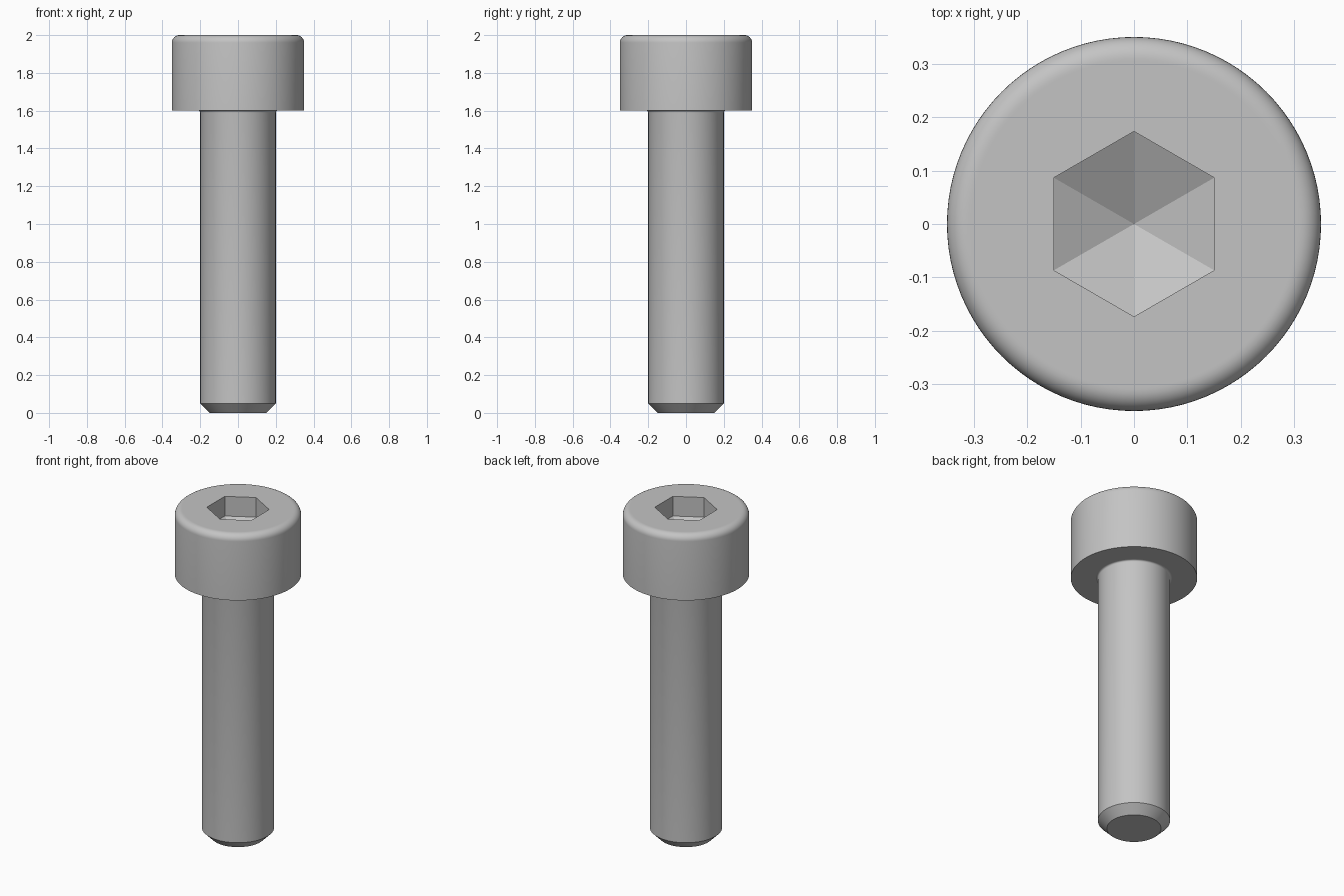
import bpy, bmesh
from math import sin, cos, pi, radians, tan

if "Cube" in bpy.data.objects:
    bpy.data.objects.remove(bpy.data.objects["Cube"], do_unlink=True)

SEGMENTS = 96
HEAD_R, HEAD_BASE, TOP, ROUND = 0.35, 1.6, 2.0, 0.04
SHANK_R, CHAMFER, FILLET = 0.2, 0.05, 0.01
HEX_R, WALL_DEPTH = 0.15 / cos(pi / 6), 0.12

steel = bpy.data.materials.new("grey steel")
steel.use_nodes = True
colour = (0.55, 0.55, 0.55, 1)
steel.diffuse_color = colour
steel.node_tree.nodes["Principled BSDF"].inputs["Base Color"].default_value = colour


def ring(bm, radius, z, count=SEGMENTS, turn=0.0):
    return [bm.verts.new((radius * cos(turn + 2 * pi * i / count),
                          radius * sin(turn + 2 * pi * i / count), z))
            for i in range(count)]


def bridge(bm, low, high):
    n = len(low)
    for i in range(n):
        j = (i + 1) % n
        bm.faces.new((low[i], low[j], high[j], high[i]))


def revolve(bm, profile):
    rings = [ring(bm, r, z) for r, z in profile]
    for low, high in zip(rings, rings[1:]):
        bridge(bm, low, high)
    return rings


def finish(bm, name, smooth=True):
    mesh = bpy.data.meshes.new(name)
    bm.to_mesh(mesh)
    bm.free()
    mesh.materials.append(steel)
    obj = bpy.data.objects.new(name, mesh)
    bpy.context.collection.objects.link(obj)
    if smooth:
        bpy.ops.object.select_all(action='DESELECT')
        obj.select_set(True)
        bpy.context.view_layer.objects.active = obj
        bpy.ops.object.shade_smooth_by_angle(angle=radians(30))


def arc(cx, cz, radius, start, end, steps):
    angles = [radians(start + (end - start) * i / steps) for i in range(steps + 1)]
    return [(cx + radius * cos(a), cz + radius * sin(a)) for a in angles]


# Shank: chamfered tip, straight body, small fillet under the head
bm = bmesh.new()
fillet = arc(SHANK_R + FILLET, HEAD_BASE - FILLET, FILLET, 180, 90, 4)
rings = revolve(bm, [(SHANK_R - CHAMFER, 0), (SHANK_R, CHAMFER)] + fillet)
bm.faces.new(rings[0][::-1])
finish(bm, "shank")

# Head: flat underside, cylinder side, rounded rim, top face with hexagonal hole
bm = bmesh.new()
rim = arc(HEAD_R - ROUND, TOP - ROUND, ROUND, 0, 90, 8)
rings = revolve(bm, [(SHANK_R + FILLET, HEAD_BASE), (HEAD_R, HEAD_BASE)]
                + rim + [(HEAD_R - ROUND - 0.005, TOP)])
hexagon = ring(bm, HEX_R, TOP, 6, pi / 6)
edges = [bm.edges.new((hexagon[i], hexagon[(i + 1) % 6])) for i in range(6)]
edges += [bm.edges.get((rings[-1][i], rings[-1][(i + 1) % SEGMENTS]))
          for i in range(SEGMENTS)]
bmesh.ops.triangle_fill(bm, edges=edges, use_beauty=True, normal=(0, 0, 1))
bmesh.ops.recalc_face_normals(bm, faces=bm.faces)
# The head is an open shell, so make sure the top faces up
if max(bm.faces, key=lambda f: f.calc_center_median().z).normal.z < 0:
    bmesh.ops.reverse_faces(bm, faces=bm.faces)
finish(bm, "head")

# Hex socket: six upright walls and a shallow pointed floor
bm = bmesh.new()
floor = ring(bm, HEX_R, TOP - WALL_DEPTH, 6, pi / 6)
mouth = ring(bm, HEX_R, TOP, 6, pi / 6)
bridge(bm, mouth, floor)
tip = bm.verts.new((0, 0, TOP - WALL_DEPTH - HEX_R * cos(pi / 6) * tan(pi / 6)))
for i in range(6):
    bm.faces.new((floor[i], floor[(i + 1) % 6], tip))
finish(bm, "hex_socket", smooth=False)
